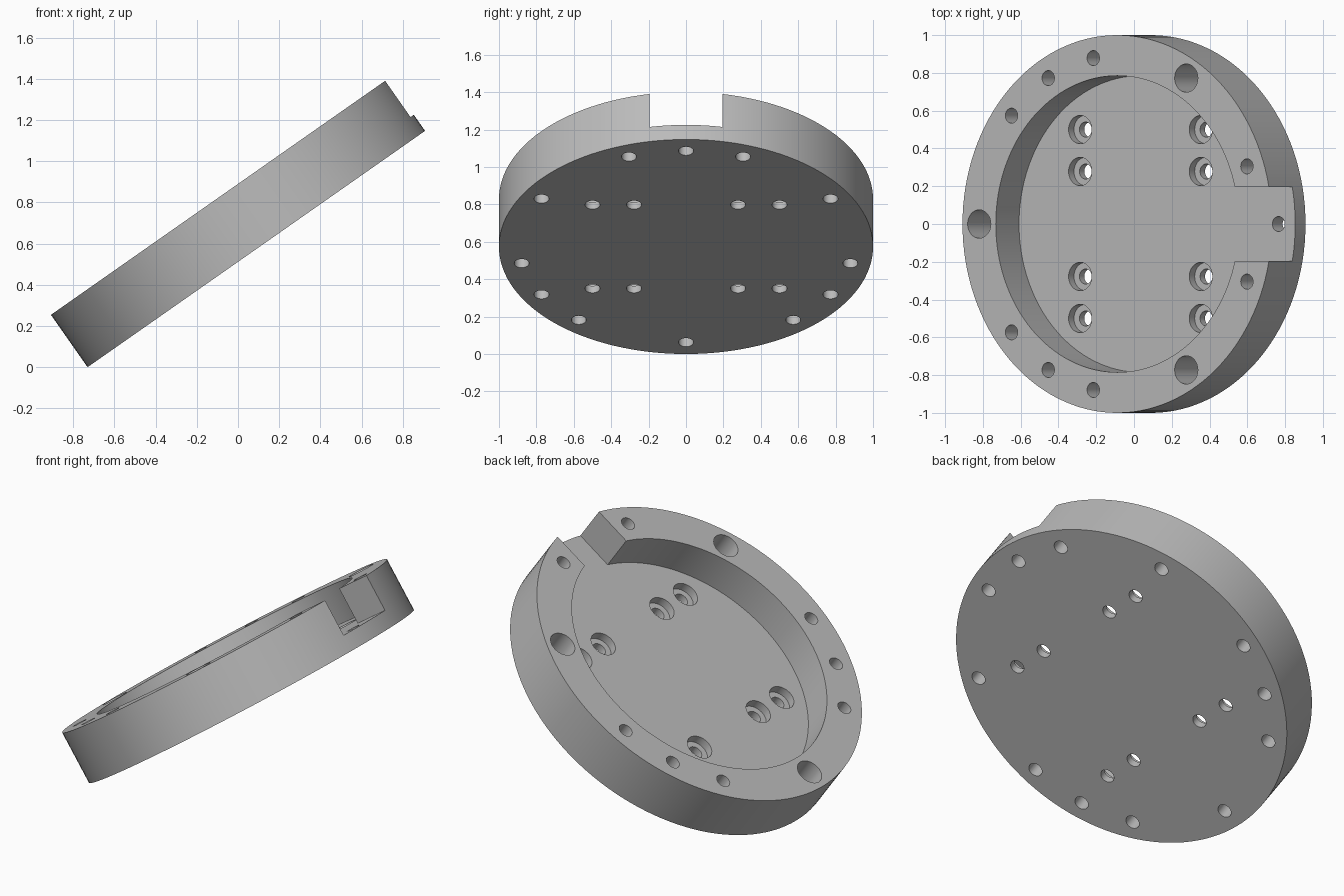
import bpy, bmesh, math
from mathutils import Matrix, Vector

TILT = math.radians(35)
THICK, FLOOR = 0.31, 0.095        # disc thickness, pocket floor height
BOLT_R, HOLE_R, BORE_R = 0.892, 0.04, 0.075

if "Cube" in bpy.data.objects:
    bpy.data.objects.remove(bpy.data.objects["Cube"])


def make_object(name, bm):
    bmesh.ops.recalc_face_normals(bm, faces=bm.faces)
    mesh = bpy.data.meshes.new(name)
    bm.to_mesh(mesh)
    bm.free()
    obj = bpy.data.objects.new(name, mesh)
    bpy.context.collection.objects.link(obj)
    return obj


def add_lathe(bm, x, y, profile, sides):
    """Closed turned solid; profile lists (radius, height) from bottom to top."""
    rings = [[bm.verts.new((x + r * math.cos(math.tau * i / sides),
                            y + r * math.sin(math.tau * i / sides), z))
              for i in range(sides)] for r, z in profile]
    for low, high in zip(rings, rings[1:]):
        for i in range(sides):
            j = (i + 1) % sides
            bm.faces.new((low[i], low[j], high[j], high[i]))
    bm.faces.new(rings[0])
    bm.faces.new(rings[-1])


def cut(target, cutter):
    cutter.hide_render = True
    mod = target.modifiers.new("cut", 'BOOLEAN')
    mod.operation, mod.solver, mod.object = 'DIFFERENCE', 'EXACT', cutter
    bpy.context.view_layer.objects.active = target
    bpy.ops.object.modifier_apply(modifier=mod.name)
    bpy.data.objects.remove(cutter)


# Round body
bm = bmesh.new()
add_lathe(bm, 0, 0, [(1, 0), (1, THICK)], 128)
plate = make_object("mounting_plate", bm)

# Round pocket
bm = bmesh.new()
add_lathe(bm, 0, 0, [(0.785, FLOOR), (0.785, 0.5)], 128)
cut(plate, make_object("pocket_cutter", bm))

# Slot through the rim
bm = bmesh.new()
bmesh.ops.create_cube(bm, size=1, matrix=Matrix.Translation((0.85, 0, FLOOR + 0.2))
                      @ Matrix.Diagonal((0.7, 0.392, 0.4, 1)))
cut(plate, make_object("slot_cutter", bm))

# Rim holes (three counterbored) and the eight counterbored floor holes
bm = bmesh.new()
for deg in (0, 20, 60, 100, 120, 140, 180, -20, -60, -100, -120, -140):
    a = math.radians(deg)
    profile = [(HOLE_R, -0.1), (HOLE_R, 0.5)]
    if deg in (60, -60, 180):
        profile = [(HOLE_R, -0.1), (HOLE_R, 0.09), (BORE_R, 0.09), (BORE_R, 0.5)]
    add_lathe(bm, BOLT_R * math.cos(a), BOLT_R * math.sin(a), profile, 32)
for x in (-0.39, 0.39):
    for y in (-0.5, -0.278, 0.278, 0.5):
        add_lathe(bm, x, y, [(HOLE_R, -0.1), (HOLE_R, 0.045),
                             (BORE_R, 0.045), (BORE_R, 0.5)], 32)
cut(plate, make_object("hole_cutter", bm))

# Tilt the plate and stand its low edge on the ground
centre = Vector((THICK / 2 * math.sin(TILT), 0, math.sin(TILT)))
plate.data.transform(Matrix.Translation(centre) @ Matrix.Rotation(-TILT, 4, 'Y'))

# Plain grey metal
grey = bpy.data.materials.new("grey")
grey.use_nodes = True
colour = (0.5, 0.5, 0.5, 1)
grey.diffuse_color = colour
grey.node_tree.nodes["Principled BSDF"].inputs["Base Color"].default_value = colour
plate.data.materials.clear()
plate.data.materials.append(grey)
for poly in plate.data.polygons:
    poly.material_index = 0

bpy.ops.object.select_all(action='DESELECT')
plate.select_set(True)
bpy.context.view_layer.objects.active = plate
bpy.ops.object.shade_smooth_by_angle(angle=math.radians(30))
